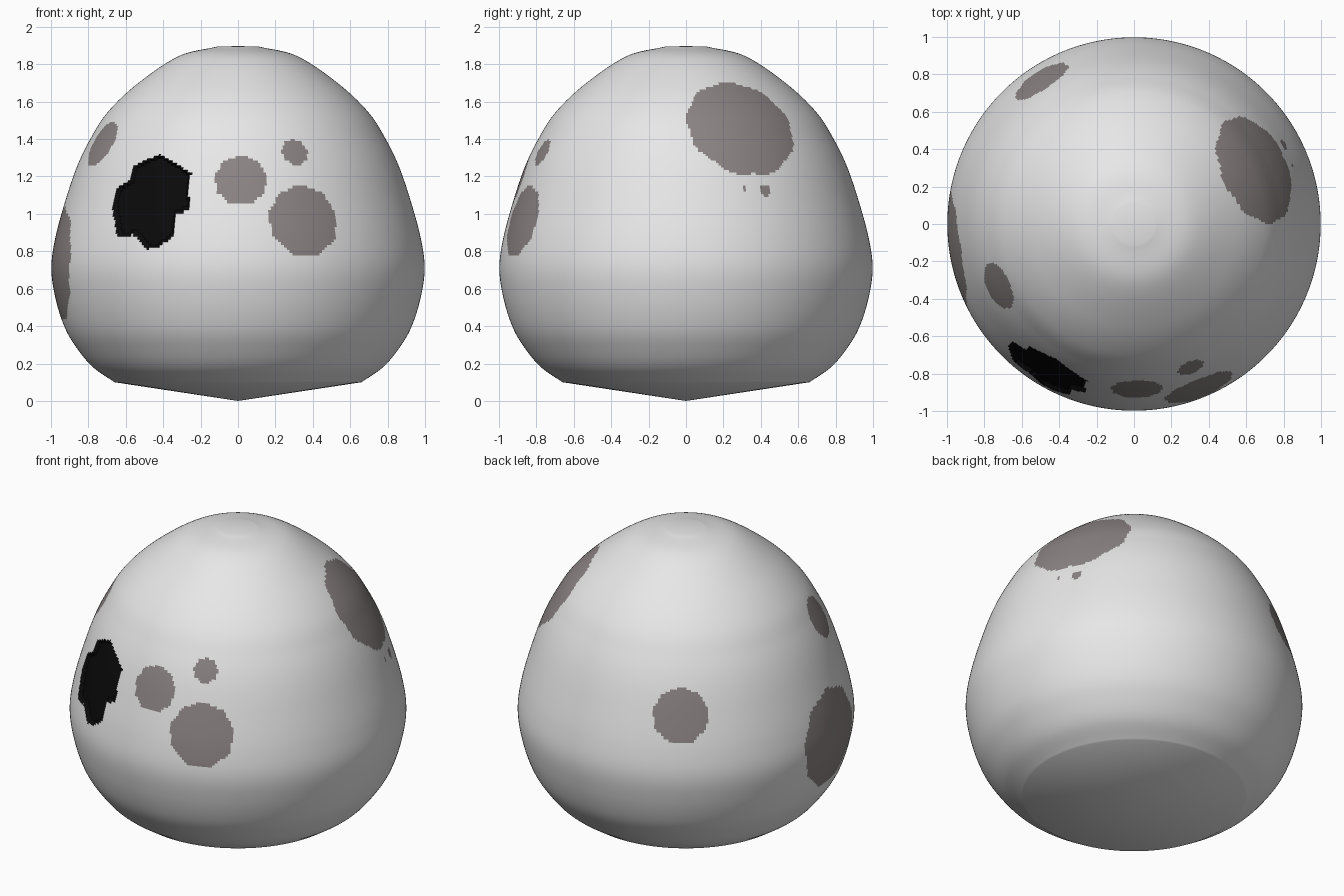
import bpy, bmesh, math
from mathutils import Vector

if "Cube" in bpy.data.objects:
    bpy.data.objects.remove(bpy.data.objects["Cube"])

SEGS, STEPS = 400, 12

# Outline (radius, height) from lower rim to crown
outline = [(0.66, 0.10), (0.775, 0.18), (0.86, 0.28), (0.925, 0.39), (0.975, 0.545),
           (0.998, 0.71), (0.975, 0.88), (0.917, 1.09), (0.858, 1.26), (0.79, 1.40),
           (0.70, 1.54), (0.545, 1.69), (0.32, 1.842), (0.11, 1.895)]


def smooth_curve(pts):
    """Catmull-Rom interpolation through the outline points."""
    p = [Vector(q) for q in pts]
    p = [2 * p[0] - p[1]] + p + [2 * p[-1] - p[-2]]
    out = []
    for i in range(1, len(p) - 2):
        a, b, c, d = p[i - 1:i + 3]
        for k in range(STEPS):
            t = k / STEPS
            out.append(0.5 * (2 * b + (c - a) * t + (2 * a - 5 * b + 4 * c - d) * t * t
                              + (3 * b - a - 3 * c + d) * t ** 3))
    return out + [p[-2]]


profile = smooth_curve(outline)


def radius_at(z):
    return min(profile, key=lambda q: abs(q.y - z)).x


def surface_point(azimuth, z):
    """Azimuth in degrees, 0 = front, positive towards +x."""
    a, r = math.radians(azimuth), radius_at(z)
    return Vector((r * math.sin(a), -r * math.cos(a), z))


# Round spots: (azimuth, height, radius)
spots = [(1, 1.18, 0.138), (21.8, 0.965, 0.193), (21.6, 1.33, 0.073),
         (-82, 0.73, 0.305), (-65.4, 1.38, 0.132), (114.3, 1.48, 0.305),
         (118, 1.125, 0.033), (110.4, 1.135, 0.013), (-147, 1.085, 0.165)]
spots = [(surface_point(a, z), r) for a, z, r in spots]

# Jagged hole outline seen from the front (x, z)
hole = [(-.417, 1.318), (-.25, 1.217), (-.265, 1.13), (-.255, 1.02), (-.335, 1.0),
        (-.35, .885), (-.415, .826), (-.485, .81), (-.555, .89), (-.645, .875),
        (-.672, 1.05), (-.65, 1.13), (-.575, 1.185), (-.555, 1.26)]


def in_hole(c):
    if c.y > 0:
        return False
    inside = False
    for (x1, z1), (x2, z2) in zip(hole, hole[1:] + hole[:1]):
        if (z1 > c.z) != (z2 > c.z) and c.x < x1 + (c.z - z1) * (x2 - x1) / (z2 - z1):
            inside = not inside
    return inside


def in_spot(c):
    for centre, r in spots:
        d = c - centre
        if d.length < r * 1.05:
            turn = math.atan2(d.z, d.x * centre.y - d.y * centre.x)
            if d.length < r * (1 + 0.025 * math.sin(9 * turn)):
                return True
    return False


def material(name, colour):
    m = bpy.data.materials.new(name)
    m.diffuse_color = (*colour, 1)
    m.use_nodes = True
    m.node_tree.nodes["Principled BSDF"].inputs["Base Color"].default_value = m.diffuse_color
    return m


# Shell: lathed rings with a shallow cone below and a flat crown
bm = bmesh.new()
rings = []
for q in profile:
    rings.append([bm.verts.new((q.x * math.sin(2 * math.pi * i / SEGS),
                                -q.x * math.cos(2 * math.pi * i / SEGS), q.y))
                  for i in range(SEGS)])
tip = bm.verts.new((0, 0, 0))
crown = bm.verts.new((0, 0, 1.897))
for i in range(SEGS):
    j = (i + 1) % SEGS
    for lo, hi in zip(rings, rings[1:]):
        bm.faces.new((lo[i], lo[j], hi[j], hi[i]))
    bm.faces.new((tip, rings[0][j], rings[0][i]))
    bm.faces.new((crown, rings[-1][i], rings[-1][j]))

# Colour by region
for f in bm.faces:
    c = f.calc_center_median()
    f.material_index = 2 if in_hole(c) else 1 if in_spot(c) else 0
    f.smooth = True

# Sink the hole slightly below the shell
for v in bm.verts:
    if all(f.material_index == 2 for f in v.link_faces):
        v.co -= Vector((v.co.x, v.co.y, 0)).normalized() * 0.02

mesh = bpy.data.meshes.new("egg_shell")
bm.to_mesh(mesh)
bm.free()
shell = bpy.data.objects.new("egg_shell", mesh)
bpy.context.collection.objects.link(shell)
for m in (material("shell white", (0.8, 0.8, 0.8)),
          material("spot grey brown", (0.26, 0.228, 0.228)),
          material("hole black", (0.003, 0.003, 0.003))):
    mesh.materials.append(m)

bpy.context.view_layer.objects.active = shell
shell.select_set(True)
bpy.ops.object.shade_smooth_by_angle(angle=math.radians(30))
